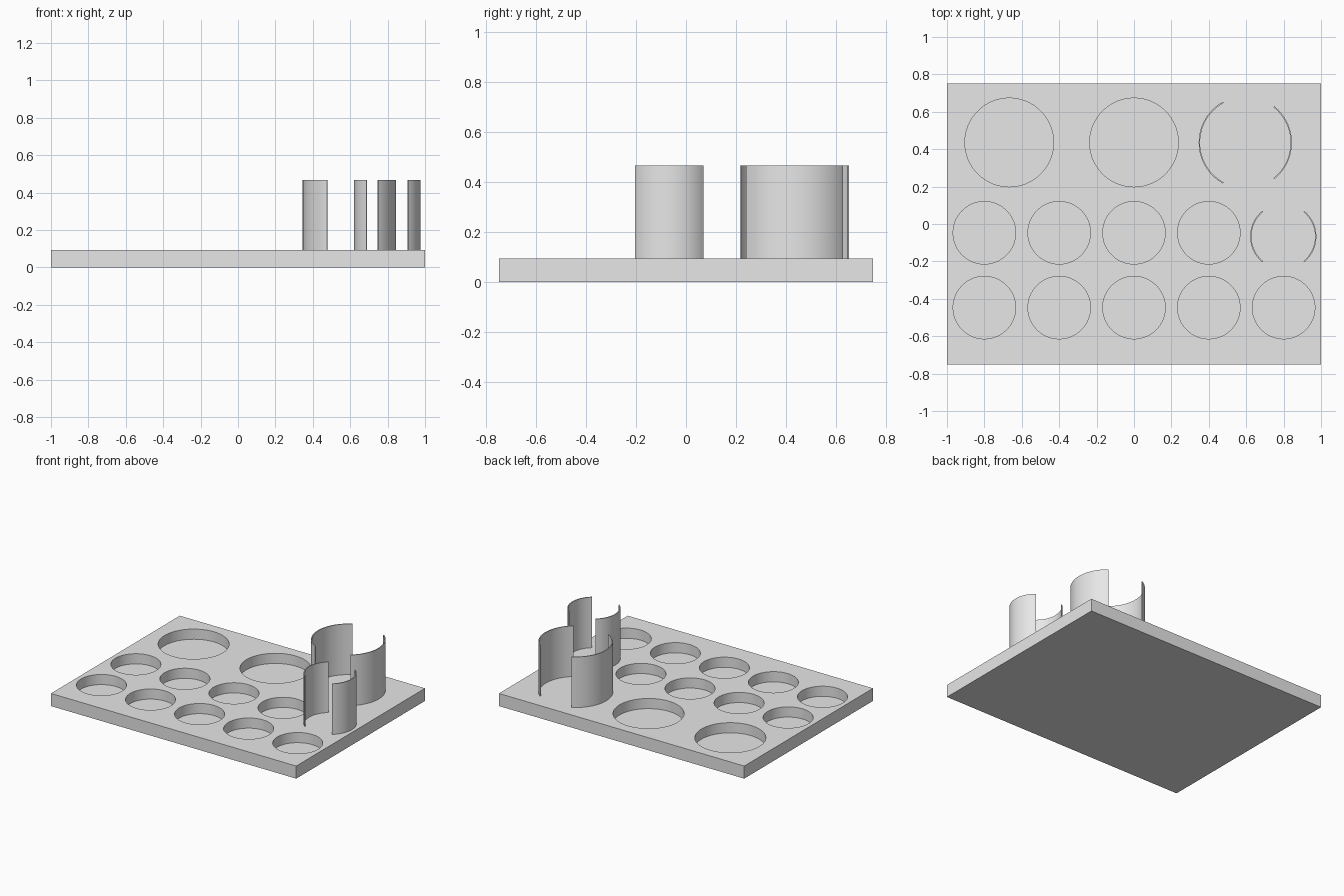
import bpy
import bmesh
from math import cos, sin, radians
from mathutils import Matrix

cube = bpy.data.objects.get("Cube")
if cube:
    bpy.data.objects.remove(cube, do_unlink=True)

THICK = 0.093      # tray thickness
FLOOR = 0.018      # material left under each pocket
TOP = 0.466        # top of the curved walls
WALL = 0.007       # thickness of the curved walls

grey = bpy.data.materials.new("plain grey")
grey.use_nodes = True
grey.diffuse_color = (0.8, 0.8, 0.8, 1)
grey.node_tree.nodes["Principled BSDF"].inputs["Base Color"].default_value = (0.8, 0.8, 0.8, 1)


def make_object(name, bm):
    bmesh.ops.recalc_face_normals(bm, faces=bm.faces)
    mesh = bpy.data.meshes.new(name)
    bm.to_mesh(mesh)
    bm.free()
    mesh.materials.append(grey)
    obj = bpy.data.objects.new(name, mesh)
    bpy.context.collection.objects.link(obj)
    return obj


def activate(obj):
    bpy.ops.object.select_all(action='DESELECT')
    obj.select_set(True)
    bpy.context.view_layer.objects.active = obj


def smooth(obj):
    activate(obj)
    bpy.ops.object.shade_smooth_by_angle(angle=radians(30))


def curved_wall(name, x, y, radius, facing, half_angle, steps=32):
    """Thin upright arc: outer and inner edge outline, extruded upwards."""
    bm = bmesh.new()
    angles = [radians(facing + half_angle * (2 * i / steps - 1)) for i in range(steps + 1)]
    rings = [(radius, a) for a in angles] + [(radius - WALL, a) for a in reversed(angles)]
    outline = [bm.verts.new((x + r * cos(a), y + r * sin(a), THICK)) for r, a in rings]
    base = bm.faces.new(outline)
    up = bmesh.ops.extrude_face_region(bm, geom=[base], use_keep_orig=True)
    verts = [g for g in up["geom"] if isinstance(g, bmesh.types.BMVert)]
    bmesh.ops.translate(bm, verts=verts, vec=(0, 0, TOP - THICK))
    smooth(make_object(name, bm))


# Flat tray
bm = bmesh.new()
bmesh.ops.create_cube(bm, size=1, matrix=Matrix.Translation((0, 0, THICK / 2))
                      @ Matrix.Diagonal((2, 1.5, THICK, 1)))
tray = make_object("tray", bm)

# Round pockets: two large, four small in the middle row, five in the front row
columns = [-0.8, -0.4, 0, 0.4, 0.8]
pockets = [(x, 0.436, 0.237) for x in (-0.667, 0)]
pockets += [(x, -0.047, 0.167) for x in columns[:4]]
pockets += [(x, -0.447, 0.167) for x in columns]

bm = bmesh.new()
for x, y, r in pockets:
    bmesh.ops.create_cone(bm, cap_ends=True, segments=96, radius1=r, radius2=r, depth=0.2,
                          matrix=Matrix.Translation((x, y, FLOOR + 0.1)))
cutter = make_object("pocket_cutter", bm)
cutter.hide_render = True

activate(tray)
cut = tray.modifiers.new("pockets", 'BOOLEAN')
cut.operation = 'DIFFERENCE'
cut.solver = 'EXACT'
cut.object = cutter
bpy.ops.object.modifier_apply(modifier=cut.name)
bpy.data.objects.remove(cutter, do_unlink=True)
smooth(tray)

# Pairs of curved walls forming the open holders
curved_wall("large_holder_right_wall", 0.595, 0.435, 0.249, 180, 61.5)
curved_wall("large_holder_left_wall", 0.595, 0.435, 0.249, 0, 51.5)
curved_wall("small_holder_right_wall", 0.798, -0.067, 0.177, 180, 51)
curved_wall("small_holder_left_wall", 0.798, -0.067, 0.177, 0, 50.5)
